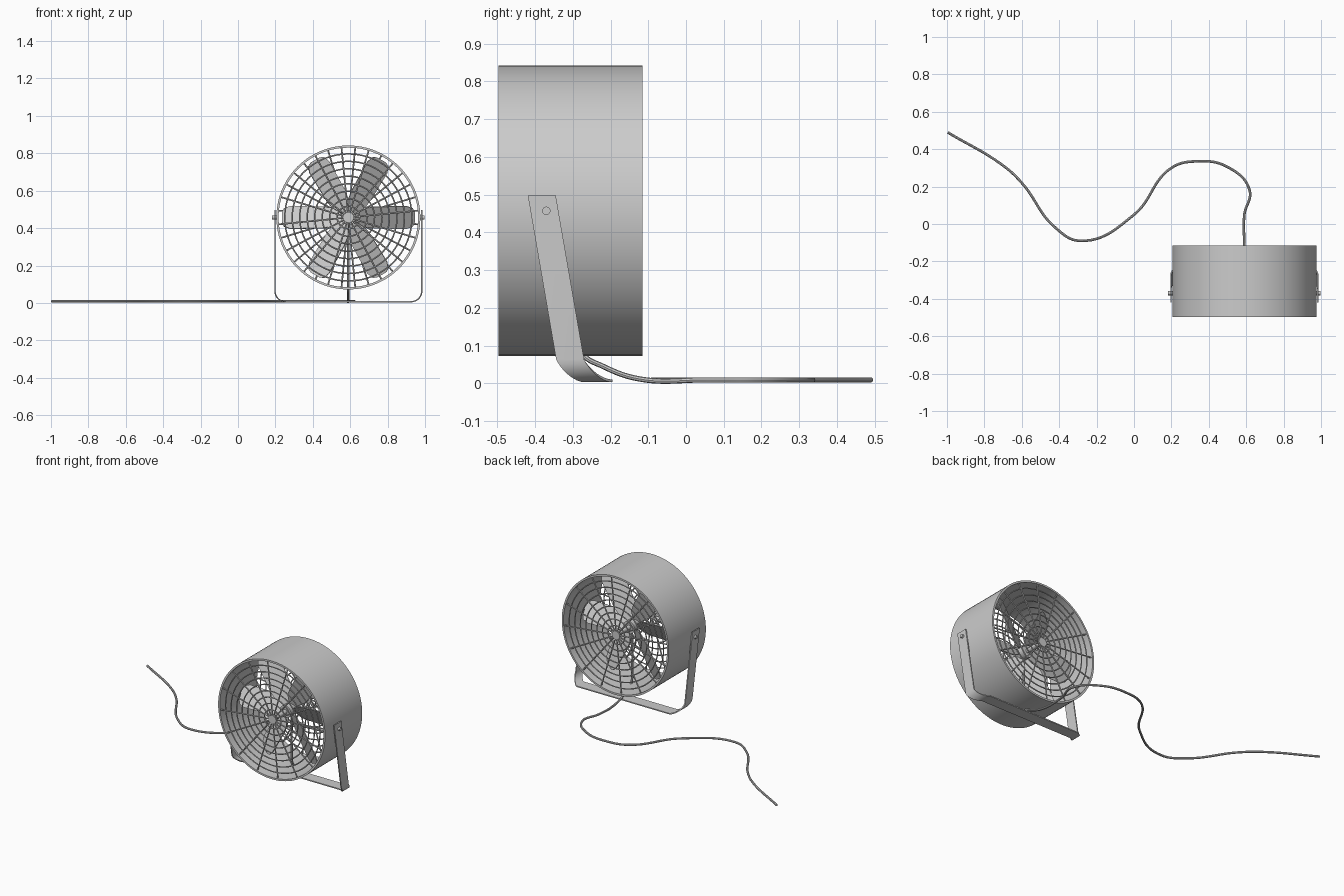
import bpy, bmesh, math
from mathutils import Matrix, Vector

cube = bpy.data.objects.get("Cube")
if cube:
    bpy.data.objects.remove(cube, do_unlink=True)

CX, CZ, R = 0.59, 0.457, 0.385      # fan axis and casing radius
FRONT, BACK = -0.497, -0.115
MID = (FRONT + BACK) / 2

grey = bpy.data.materials.new("grey metal")
grey.use_nodes = True
colour = (0.6, 0.6, 0.6, 1)
grey.diffuse_color = colour
grey.node_tree.nodes["Principled BSDF"].inputs["Base Color"].default_value = colour


def finish(obj, angle=40):
    obj.data.materials.clear()
    obj.data.materials.append(grey)
    bpy.ops.object.select_all(action='DESELECT')
    obj.select_set(True)
    bpy.context.view_layer.objects.active = obj
    bpy.ops.object.shade_smooth_by_angle(angle=math.radians(angle))
    return obj


def from_bmesh(name, bm):
    bmesh.ops.recalc_face_normals(bm, faces=bm.faces)
    mesh = bpy.data.meshes.new(name)
    bm.to_mesh(mesh)
    bm.free()
    obj = bpy.data.objects.new(name, mesh)
    bpy.context.collection.objects.link(obj)
    return finish(obj)


def lathe(bm, profile, steps, closed=True):
    """Spin (radius, y) points about the fan axis."""
    rows = []
    for i in range(steps):
        a = math.tau * i / steps
        rows.append([bm.verts.new((CX + r * math.cos(a), y, CZ + r * math.sin(a))) for r, y in profile])
    n = len(profile)
    for i in range(steps):
        p, q = rows[i], rows[(i + 1) % steps]
        for j in range(n if closed else n - 1):
            k = (j + 1) % n
            bm.faces.new((p[j], p[k], q[k], q[j]))


def rod(bm, a, b, radius, sides=6):
    a, b = Vector(a), Vector(b)
    turn = (b - a).to_track_quat('Z', 'Y').to_matrix().to_4x4()
    bmesh.ops.create_cone(bm, cap_ends=True, segments=sides, radius1=radius, radius2=radius,
                          depth=(b - a).length, matrix=Matrix.Translation((a + b) / 2) @ turn)


def polar(r, angle, y):
    return CX + r * math.cos(angle), y, CZ + r * math.sin(angle)


# Open casing
bm = bmesh.new()
lathe(bm, [(R, FRONT), (R, BACK), (R - 0.012, BACK), (R - 0.012, FRONT)], 96)
from_bmesh("casing", bm)

# Front and back grilles, mirrored about the middle of the casing
SPOKES = 16
for name, y, side in (("front_grille", FRONT + 0.012, 1), ("back_grille", BACK - 0.012, -1)):
    bm = bmesh.new()
    for i in range(8):
        r = 0.06 + 0.04 * i
        w = 0.004
        section = [(r + w * math.cos(k * math.tau / 6), y + w * math.sin(k * math.tau / 6)) for k in range(6)]
        lathe(bm, section, 64)
    for i in range(SPOKES):
        a = math.pi / 2 + side * (i + 0.25) * math.tau / SPOKES
        rod(bm, polar(0.01, a, y), polar(R - 0.008, a, y), 0.0045)
    rod(bm, (CX, y - 0.007, CZ), (CX, y + 0.007, CZ), 0.028, 24)
    from_bmesh(name, bm)

# Shaft and hub
bm = bmesh.new()
rod(bm, (CX, FRONT + 0.02, CZ), (CX, BACK - 0.02, CZ), 0.014, 20)
rod(bm, (CX, MID - 0.05, CZ), (CX, MID + 0.05, CZ), 0.04, 32)
from_bmesh("hub", bm)

# Six pitched blades with rounded ends
bm = bmesh.new()
outline = [(0.03, 0.02), (0.09, 0.058), (0.14, 0.066), (0.31, 0.07), (0.345, 0.055), (0.355, 0.03)]
outline += [(r, -w) for r, w in reversed(outline)]
for i in range(6):
    place = (Matrix.Translation((CX, MID, CZ)) @ Matrix.Rotation(i * math.tau / 6, 4, 'Y')
             @ Matrix.Rotation(math.radians(30), 4, 'X'))
    layers = [[bm.verts.new(place @ Vector((r, t, w))) for r, w in outline] for t in (-0.003, 0.003)]
    bm.faces.new(layers[0])
    bm.faces.new(layers[1][::-1])
    for j in range(len(outline)):
        k = (j + 1) % len(outline)
        bm.faces.new((layers[0][j], layers[1][j], layers[1][k], layers[0][k]))
from_bmesh("blades", bm)

# Bent strap stand: slanted legs, rounded corners, flat foot
T, HALF, BEND = 0.007, 0.396, 0.06
path = [(HALF, 0.497, -0.382, 1, 0)]
for i in range(9):
    a = i * math.pi / 16
    x = HALF - BEND + BEND * math.cos(a)
    z = 0.003 + BEND - BEND * math.sin(a)
    y = -0.307 + 0.075 * (1 - math.cos(a)) * 0.6 + 0.075 * 0.4 * math.sin(a)
    path.append((x, z, y, math.cos(a), -math.sin(a)))
path += [(-x, z, y, -nx, nz) for x, z, y, nx, nz in reversed(path)]
bm = bmesh.new()
rows = []
for x, z, y, nx, nz in path:
    rows.append([bm.verts.new((CX + x - nx * t, y + w, z - nz * t))
                 for t, w in ((0, -0.037), (0, 0.037), (T, 0.037), (T, -0.037))])
for p, q in zip(rows, rows[1:]):
    for j in range(4):
        k = (j + 1) % 4
        bm.faces.new((p[j], p[k], q[k], q[j]))
bm.faces.new(rows[0])
bm.faces.new(rows[-1][::-1])
from_bmesh("stand", bm)

# Pivot bolts
for name, s in (("left_bolt", 1), ("right_bolt", -1)):
    bm = bmesh.new()
    rod(bm, (CX + s * (R - 0.008), -0.37, CZ), (CX + s * 0.408, -0.37, CZ), 0.011, 20)
    from_bmesh(name, bm)

# Power cable from the hub, out beneath the casing and along the floor
points = [(CX, -0.29, 0.4), (CX, -0.29, 0.2), (CX, -0.275, 0.08), (CX, -0.22, 0.045), (CX, -0.12, 0.011),
          (0.59, 0.05, 0.009), (0.618, 0.18, 0.009), (0.5, 0.305, 0.009), (0.33, 0.335, 0.009),
          (0.2, 0.3, 0.009), (0, 0.05, 0.009), (-0.285, -0.09, 0.009), (-0.42, -0.02, 0.009),
          (-0.6, 0.22, 0.009), (-0.69, 0.305, 0.009), (-0.996, 0.49, 0.009)]
curve = bpy.data.curves.new("power_cable", 'CURVE')
curve.dimensions = '3D'
curve.bevel_depth = 0.007
curve.bevel_resolution = 2
curve.use_fill_caps = True
spline = curve.splines.new('BEZIER')
spline.bezier_points.add(len(points) - 1)
for bp, co in zip(spline.bezier_points, points):
    bp.co = co
    bp.handle_left_type = bp.handle_right_type = 'AUTO'
cable = bpy.data.objects.new("power_cable", curve)
bpy.context.collection.objects.link(cable)
bpy.ops.object.select_all(action='DESELECT')
cable.select_set(True)
bpy.context.view_layer.objects.active = cable
bpy.ops.object.convert(target='MESH')
finish(bpy.context.object)
